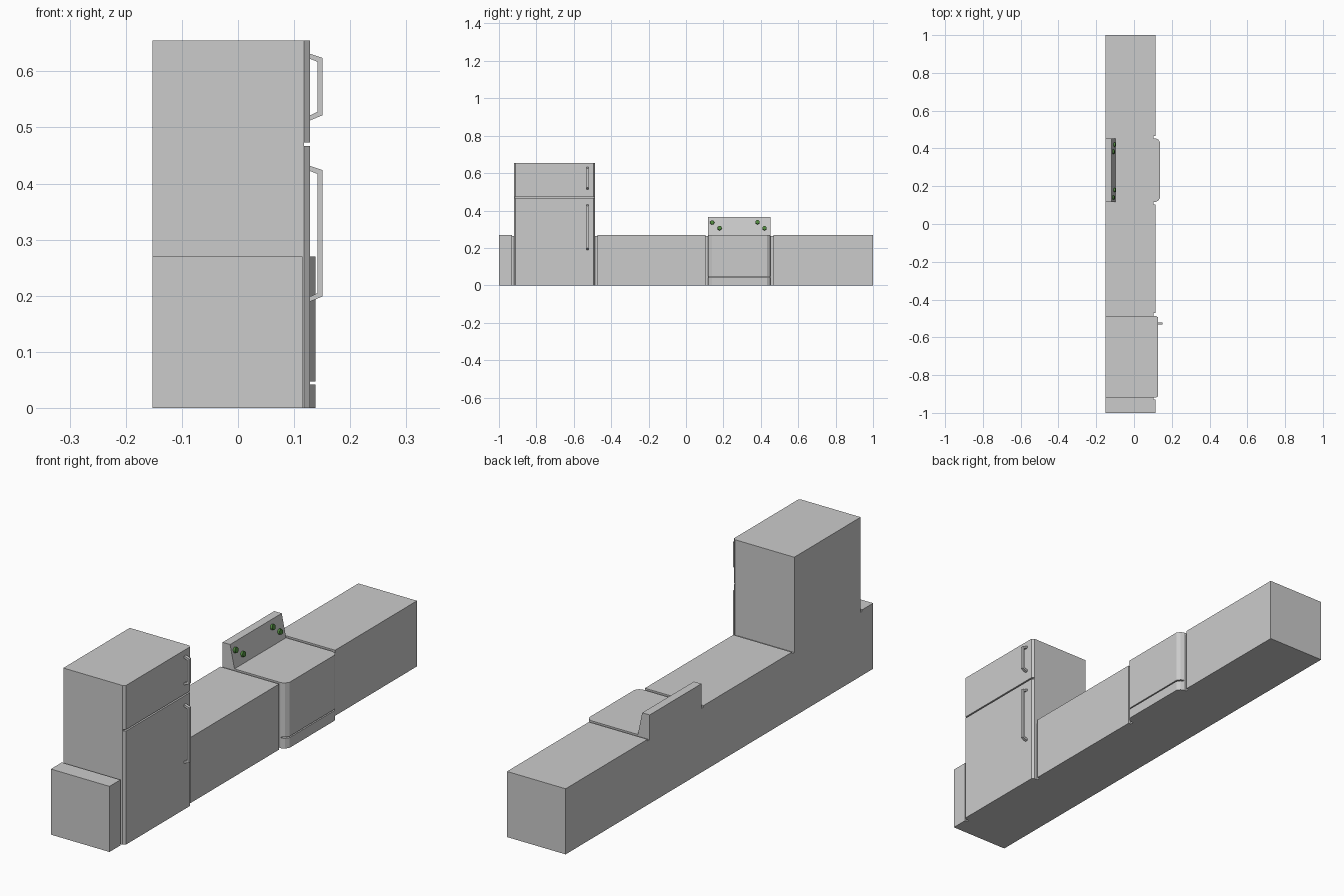
import bpy, bmesh, math
from mathutils import Matrix, Vector

if "Cube" in bpy.data.objects:
    bpy.data.objects.remove(bpy.data.objects["Cube"])

BACK = -0.152


def prism(name, pts, axis, lo, hi):
    """Extrude a profile: (x, y) points along z, or (x, z) points along y."""
    bm = bmesh.new()
    put = (lambda a, b, t: (a, b, t)) if axis == 'z' else (lambda a, b, t: (a, t, b))
    face = bm.faces.new([bm.verts.new(put(a, b, lo)) for a, b in pts])
    new = bmesh.ops.extrude_face_region(bm, geom=[face])['geom']
    shift = put(0, 0, hi - lo)
    bmesh.ops.translate(bm, vec=shift, verts=[v for v in new if isinstance(v, bmesh.types.BMVert)])
    bmesh.ops.recalc_face_normals(bm, faces=bm.faces)
    mesh = bpy.data.meshes.new(name)
    bm.to_mesh(mesh)
    bm.free()
    obj = bpy.data.objects.new(name, mesh)
    bpy.context.collection.objects.link(obj)
    return obj


def box(name, x0, x1, y0, y1, z0, z1):
    return prism(name, [(x0, y0), (x1, y0), (x1, y1), (x0, y1)], 'z', z0, z1)


def door(name, y0, y1, z0, z1, corner):
    """Front panel whose vertical edges follow (x, inset) corner points."""
    left = [(x, y0 + d) for x, d in corner]
    right = [(x, y1 - d) for x, d in reversed(corner)]
    return prism(name, left + right, 'z', z0, z1)


# Counter sections and the recessed strips beside the appliances
for i, (y0, y1) in enumerate([(-1, -0.929), (-0.472, 0.103), (0.467, 1)]):
    box(f"counter_{i}", BACK, 0.115, y0, y1, 0, 0.27)
for i, (y0, y1) in enumerate([(-0.929, -0.919), (-0.487, -0.472), (0.103, 0.117), (0.453, 0.467)]):
    box(f"recess_strip_{i}", BACK, 0.104, y0, y1, 0, 0.263)

# Fridge body and doors
FY0, FY1 = -0.919, -0.487
box("fridge_body", BACK, 0.118, FY0, FY1, 0, 0.655)
fridge_corner = [(0.118, 0), (0.128, 0.008)]
door("fridge_lower_door", FY0, FY1, 0, 0.467, fridge_corner)
door("fridge_upper_door", FY0, FY1, 0.473, 0.655, fridge_corner)


# Fridge handles: bar with sloping posts
def handle(name, z0, z1):
    pts = [(0.127, z0), (0.151, z0 + 0.010), (0.151, z1 - 0.008), (0.127, z1),
           (0.127, z1 - 0.009), (0.142, z1 - 0.015), (0.142, z0 + 0.016), (0.127, z0 + 0.009)]
    prism(name, pts, 'y', -0.533, -0.521)


handle("freezer_handle", 0.512, 0.632)
handle("fridge_handle", 0.189, 0.432)

# Stove body, oven door and drawer
SY0, SY1 = 0.117, 0.453
box("stove_body", BACK, 0.115, SY0, SY1, 0, 0.27)
stove_corner = [(0.115, 0), (0.128, 0.006), (0.138, 0.021)]
door("oven_door", SY0, SY1, 0.047, 0.27, stove_corner)
door("stove_drawer", SY0, SY1, 0, 0.042, stove_corner)

# Sloped control panel
low, high = Vector((-0.098, 0, 0.27)), Vector((-0.118, 0, 0.365))
prism("control_panel", [(BACK, 0.27), (low.x, low.z), (high.x, high.z), (BACK, high.z)],
      'y', SY0, SY1)

# Green knobs set square to the panel slope
green = bpy.data.materials.new("knob_green")
green.diffuse_color = (0.08, 0.25, 0.05, 1)
green.use_nodes = True
green.node_tree.nodes["Principled BSDF"].inputs["Base Color"].default_value = green.diffuse_color
slope = high - low
tilt = math.pi / 2 - math.atan2(-slope.x, slope.z)
for i, (y, z) in enumerate([(0.14, 0.336), (0.18, 0.306), (0.382, 0.338), (0.42, 0.306)]):
    p = low + slope * ((z - low.z) / slope.z)
    bm = bmesh.new()
    bmesh.ops.create_cone(bm, cap_ends=True, segments=12, radius1=0.012, radius2=0.011, depth=0.012,
                          matrix=Matrix.Translation((p.x + 0.003, y, z)) @ Matrix.Rotation(tilt, 4, 'Y'))
    mesh = bpy.data.meshes.new(f"knob_{i}")
    bm.to_mesh(mesh)
    bm.free()
    mesh.materials.append(green)
    bpy.context.collection.objects.link(bpy.data.objects.new(f"knob_{i}", mesh))
